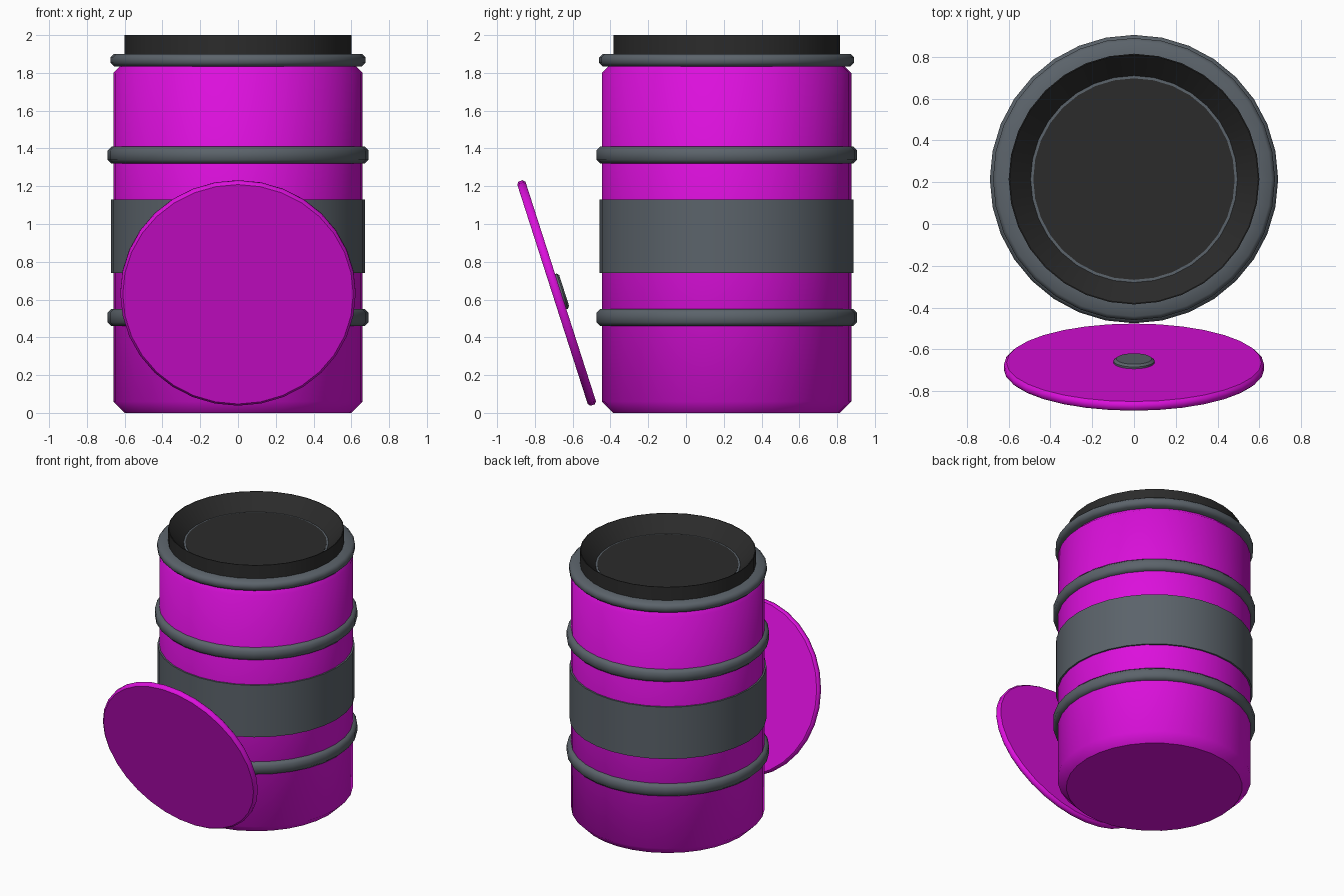
import bpy, bmesh, math
from mathutils import Vector

cube = bpy.data.objects.get("Cube")
if cube:
    bpy.data.objects.remove(cube, do_unlink=True)

SEGMENTS = 32
BARREL = Vector((0, 0.215, 0))


def material(name, color):
    mat = bpy.data.materials.new(name)
    mat.use_nodes = True
    mat.diffuse_color = (*color, 1)
    mat.node_tree.nodes["Principled BSDF"].inputs["Base Color"].default_value = (*color, 1)
    return mat


magenta = material("magenta paint", (0.72, 0.005, 0.72))
grey = material("grey metal", (0.105, 0.125, 0.145))
black = material("black rubber", (0.024, 0.024, 0.024))


def lathe(name, profile, mat, location=BARREL, tilt=0, closed=False, angle=50):
    """Spin (radius, height) points, listed upwards on the outside, around z."""
    bm = bmesh.new()
    rings = []
    for r, z in profile:
        rings.append([bm.verts.new((r * math.cos(a), r * math.sin(a), z))
                      for a in (math.tau * i / SEGMENTS for i in range(SEGMENTS))])
    pairs = list(zip(rings, rings[1:]))
    if closed:
        pairs.append((rings[-1], rings[0]))
    for low, high in pairs:
        for i in range(SEGMENTS):
            j = (i + 1) % SEGMENTS
            bm.faces.new((low[i], low[j], high[j], high[i]))
    caps = []
    if not closed:
        caps = [bm.faces.new(rings[0][::-1]), bm.faces.new(rings[-1])]
    bm.normal_update()
    cap_ids = [len(bm.faces) - 1 - k for k in range(len(caps))]
    mesh = bpy.data.meshes.new(name)
    bm.to_mesh(mesh)
    bm.free()
    obj = bpy.data.objects.new(name, mesh)
    bpy.context.collection.objects.link(obj)
    obj.location = location
    obj.rotation_euler.x = tilt
    mesh.materials.append(mat)
    bpy.ops.object.select_all(action='DESELECT')
    obj.select_set(True)
    bpy.context.view_layer.objects.active = obj
    bpy.ops.object.shade_smooth_by_angle(angle=math.radians(angle))
    # Flat end caps
    for k in cap_ids:
        mesh.polygons[k].use_smooth = False
    return obj


def hoop(name, inner, outer, low, high, bevel):
    """Metal ring with chamfered outer edges."""
    lathe(name, [(inner, low), (outer - bevel, low), (outer, low + bevel),
                 (outer, high - bevel), (outer - bevel, high), (inner, high)],
          grey, closed=True)


# Barrel body with chamfered ends
lathe("barrel_body", [(0.60, 0), (0.66, 0.06), (0.66, 1.80), (0.60, 1.86)], magenta)

# Hoops and wide middle band
hoop("lower_hoop", 0.64, 0.69, 0.46, 0.55, 0.02)
hoop("upper_hoop", 0.64, 0.69, 1.32, 1.41, 0.02)
hoop("top_hoop", 0.58, 0.675, 1.835, 1.90, 0.018)
lathe("middle_band", [(0.65, 0.74), (0.672, 0.74), (0.672, 1.13), (0.65, 1.13)],
      grey, closed=True)

# Funnel-shaped rim, with a sunken disc and its thin seam
lathe("rim", [(0.48, 1.85), (0.60, 1.85), (0.60, 2.0), (0.595, 2.0), (0.495, 1.89),
              (0.48, 1.89)], black, closed=True, angle=30)
lathe("seam_ring", [(0.47, 1.88), (0.495, 1.88), (0.495, 1.892), (0.47, 1.892)],
      grey, closed=True)
lathe("inner_disc", [(0.482, 1.87), (0.482, 1.895)], black)

# Lid leaning in front, with its handle on the side facing the barrel
lid_tilt = math.radians(-72.2)
lid_centre = Vector((0, -0.685, 0.635))
lathe("lid", [(0.61, -0.023), (0.623, -0.012), (0.623, 0.012), (0.61, 0.023)],
      magenta, lid_centre, lid_tilt)
lathe("lid_handle", [(0.098, 0.01), (0.098, 0.032), (0.085, 0.042)],
      grey, lid_centre, lid_tilt)
